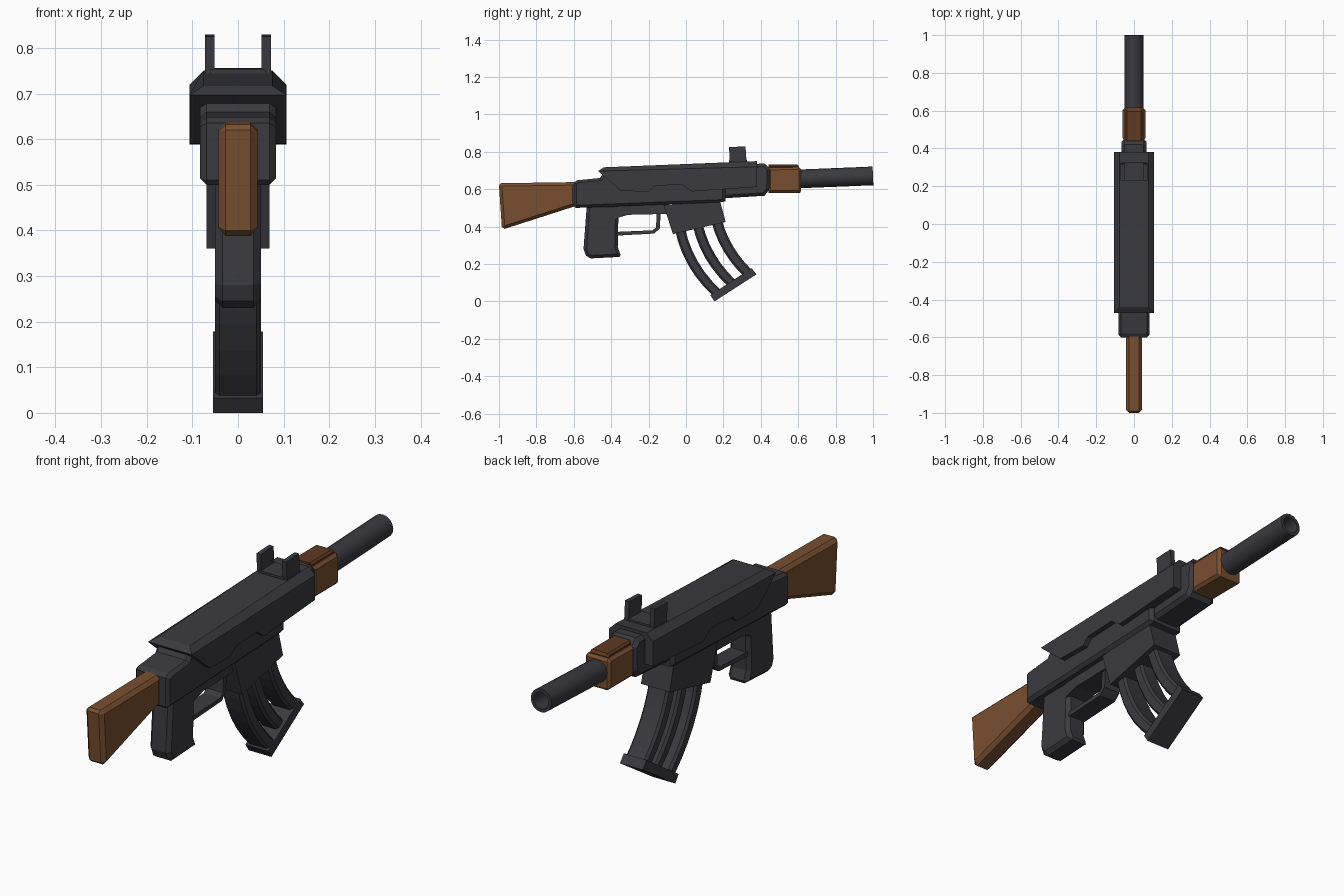
import bpy
import bmesh
import math
from mathutils import Matrix, Vector

cube = bpy.data.objects.get("Cube")
if cube:
    bpy.data.objects.remove(cube, do_unlink=True)


def material(name, rgb):
    m = bpy.data.materials.new(name)
    m.use_nodes = True
    m.diffuse_color = (*rgb, 1)
    m.node_tree.nodes["Principled BSDF"].inputs["Base Color"].default_value = (*rgb, 1)
    return m


METAL = material("dark grey metal", (0.042, 0.041, 0.050))
WOOD = material("brown wood", (0.19, 0.078, 0.03))
DARK_WOOD = material("dark brown wood", (0.115, 0.042, 0.015))


def finish(name, bm, mat):
    bmesh.ops.recalc_face_normals(bm, faces=bm.faces)
    mesh = bpy.data.meshes.new(name)
    bm.to_mesh(mesh)
    bm.free()
    mesh.materials.append(mat)
    obj = bpy.data.objects.new(name, mesh)
    bpy.context.collection.objects.link(obj)
    return obj


def plate(name, profile, half, mat, chamfer=0, above=-1, x=0):
    """Extrude a (y, z) side profile across x and chamfer its rim above a height."""
    bm = bmesh.new()
    face = bm.faces.new([bm.verts.new((x - half, y, z)) for y, z in profile])
    out = bmesh.ops.extrude_face_region(bm, geom=[face])
    moved = [v for v in out["geom"] if isinstance(v, bmesh.types.BMVert)]
    bmesh.ops.translate(bm, verts=moved, vec=(2 * half, 0, 0))
    if chamfer:
        rim = [e for e in bm.edges
               if abs(e.verts[0].co.x - e.verts[1].co.x) < 1e-5
               and min(v.co.z for v in e.verts) > above]
        bmesh.ops.bevel(bm, geom=rim, offset=chamfer, segments=1, affect='EDGES')
    return finish(name, bm, mat)


# Receiver: rear body, narrower front body, and stepped top cover
plate("receiver_body", [(-.60, .51), (-.59, .50), (.18, .53), (.21, .535), (.21, .72),
                        (-.43, .705), (-.46, .66), (-.58, .648), (-.60, .635)],
      .083, METAL, .014)
plate("receiver_front", [(.18, .55), (.42, .565), (.447, .60), (.45, .71),
                         (.42, .737), (.18, .73)], .067, METAL, .016)
plate("receiver_cover", [(-.47, .697), (-.44, .717), (.38, .75), (.38, .612), (.03, .588),
                         (-.02, .625), (-.17, .618), (-.20, .588), (-.345, .59)],
      .106, METAL, .03, above=.71)

# Shoulder stock
plate("stock", [(-.59, .638), (-.99, .632), (-1.0, .62), (-.985, .40), (-.97, .388),
                (-.59, .51)], .043, WOOD, .016)

# Grip, trigger guard and the rail above the opening
plate("grip", [(-.53, .52), (-.548, .28), (-.535, .245), (-.51, .23), (-.355, .238),
               (-.35, .25), (-.365, .29), (-.36, .52)], .05, METAL, .016)
plate("trigger_rail", [(-.38, .52), (-.38, .44), (-.355, .45), (-.31, .463), (-.10, .468),
                       (-.10, .53)], .05, METAL)
plate("trigger_guard", [(-.37, .352), (-.17, .363), (-.14, .39), (-.135, .48), (-.157, .48),
                        (-.16, .395), (-.18, .38), (-.37, .372)], .04, METAL)

# Magazine well
plate("magazine_well", [(-.12, .515), (-.07, .36), (.212, .425), (.18, .545)], .069, METAL)

# Curved magazine: three bars lying between a rear and a front arc
REAR = [Vector(p) for p in ((-.06, .39), (-.02, .18), (.145, .03))]
FRONT = [Vector(p) for p in ((.19, .44), (.235, .28), (.355, .165))]


def arc(points, t):
    a, b, c = points
    return a * (1 - t) ** 2 + b * 2 * t * (1 - t) + c * t * t


def bar(start, end, steps=6):
    ts = [i / steps for i in range(steps + 1)]
    side = lambda f, t: arc(REAR, t).lerp(arc(FRONT, t), f)
    return [side(start, t) for t in ts] + [side(end, t) for t in reversed(ts)]


for label, start, end, half in (("rear", 0, .21, .05), ("middle", .38, .59, .04),
                                ("front", .78, 1, .05)):
    plate("magazine_bar_" + label, bar(start, end), half, METAL, .01)
plate("magazine_base", [(.13, .033), (.152, 0), (.377, .145), (.35, .178)], .055, METAL)

# Handguard with darker top panel
plate("handguard", [(.44, .58), (.61, .58), (.615, .59), (.615, .705), (.605, .718),
                    (.44, .715)], .06, WOOD, .012)
plate("handguard_top", [(.44, .71), (.605, .71), (.605, .722), (.595, .732), (.44, .732)],
      .045, DARK_WOOD, .008)

# Hollow barrel, revolved from an open wall profile and tilted along the bore
bm = bmesh.new()
length, outer, inner, depth, sides = .40, .05, .036, .15, 16
wall = [(0, 0), (outer, 0), (outer, length), (inner, length), (inner, length - depth),
        (0, length - depth)]
verts = [bm.verts.new((r, 0, h)) for r, h in wall]
edges = [bm.edges.new(pair) for pair in zip(verts, verts[1:])]
bmesh.ops.spin(bm, geom=verts + edges, cent=(0, 0, 0), axis=(0, 0, 1),
               angle=math.tau, steps=sides)
bmesh.ops.remove_doubles(bm, verts=bm.verts, dist=1e-4)
begin, end = Vector((0, .60, .655)), Vector((0, .998, .671))
turn = (end - begin).to_track_quat('Z', 'Y').to_matrix().to_4x4()
bmesh.ops.transform(bm, matrix=Matrix.Translation(begin) @ turn, verts=bm.verts)
barrel = finish("barrel", bm, METAL)
bpy.context.view_layer.objects.active = barrel
barrel.select_set(True)
bpy.ops.object.shade_smooth_by_angle(angle=math.radians(30))

# Sight: low base with a prong on each side
plate("sight_base", [(.23, .73), (.23, .754), (.325, .756), (.325, .73)], .06, METAL)
for label, sign in (("left", 1), ("right", -1)):
    plate("sight_prong_" + label, [(.235, .73), (.23, .825), (.318, .829), (.325, .73)],
          .0105, METAL, x=sign * .0615)
